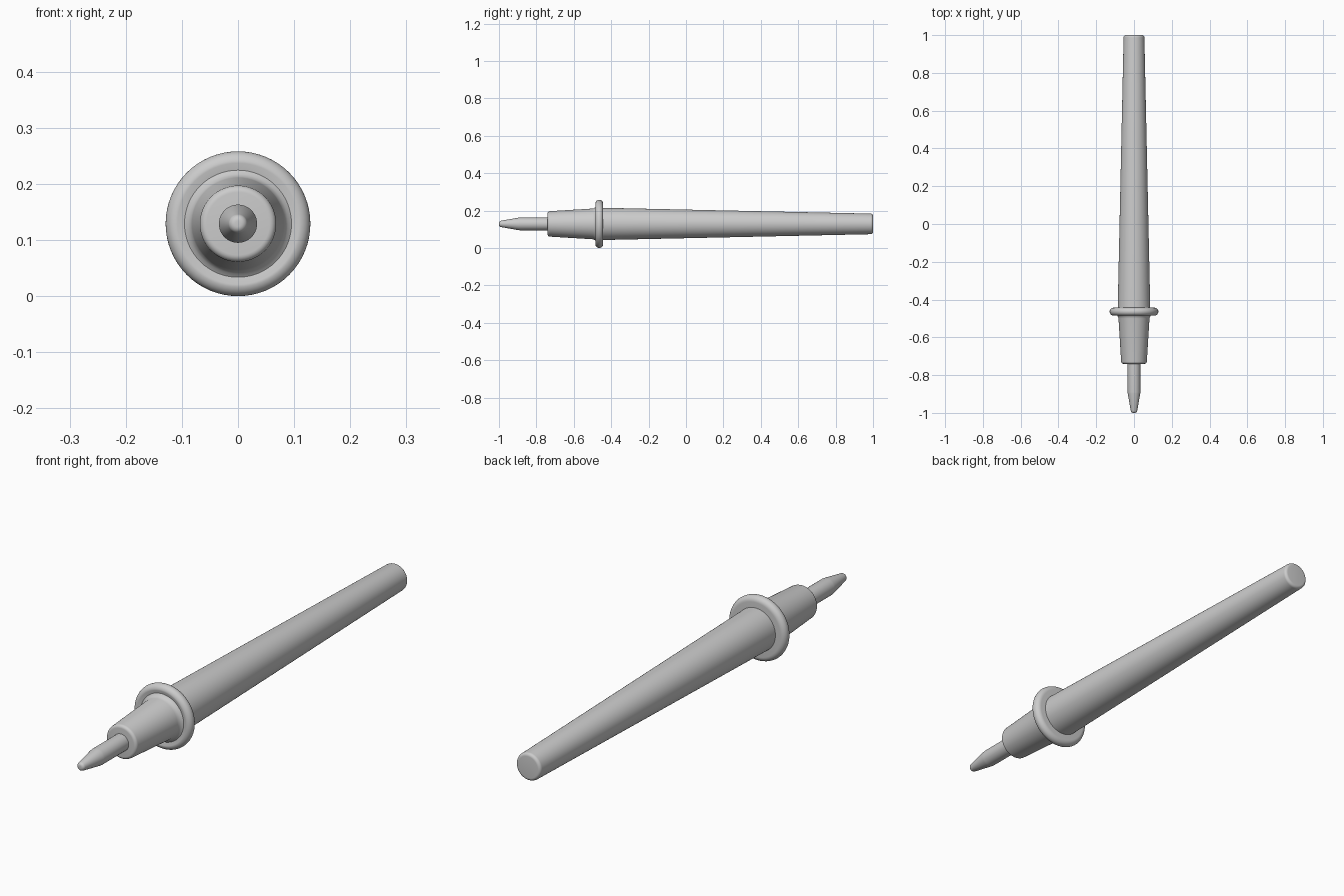
import bpy, bmesh, math
from mathutils import Matrix, Vector

if "Cube" in bpy.data.objects:
    bpy.data.objects.remove(bpy.data.objects["Cube"])

SIDES = 64
AXIS_Z = 0.129


def lathe(name, profile):
    """Spin (radius, y) points around the long axis into a closed smooth solid."""
    bm = bmesh.new()
    verts = [bm.verts.new((r, y, 0)) for r, y in profile]
    edges = [bm.edges.new(pair) for pair in zip(verts, verts[1:])]
    bmesh.ops.spin(bm, geom=verts + edges, cent=(0, 0, 0), axis=(0, 1, 0),
                   angle=math.tau, steps=SIDES, use_duplicate=False)
    bmesh.ops.remove_doubles(bm, verts=bm.verts, dist=1e-5)
    bmesh.ops.recalc_face_normals(bm, faces=bm.faces)
    mesh = bpy.data.meshes.new(name)
    bm.to_mesh(mesh)
    bm.free()
    obj = bpy.data.objects.new(name, mesh)
    bpy.context.collection.objects.link(obj)
    obj.location.z = AXIS_Z
    bpy.ops.object.select_all(action='DESELECT')
    obj.select_set(True)
    bpy.context.view_layer.objects.active = obj
    bpy.ops.object.shade_smooth_by_angle(angle=math.radians(35))
    return obj


def arc(r, y, size, start, end, steps=6):
    """Rounded profile corner centred on (r, y); angles in degrees, 0 = outward."""
    angles = [math.radians(start + (end - start) * i / steps) for i in range(steps + 1)]
    return [(r + size * math.cos(a), y + size * math.sin(a)) for a in angles]


# Metal probe pin with a tapered, rounded tip
lathe("probe_pin", [(0, -1.0)] + arc(0.005, -0.988, 0.012, -90, -10)
      + [(0.033, -0.898), (0.034, -0.89), (0.034, -0.72), (0, -0.72)])

# Tapered nose in front of the finger guard, with a small fillet at its root
lathe("nose", [(0, -0.74)] + arc(0.056, -0.728, 0.012, -90, -4)
      + [(0.082, -0.50), (0.084, -0.492), (0.089, -0.484), (0.097, -0.479),
         (0.097, -0.465), (0, -0.465)])

# Finger guard ring with a rounded rim
lathe("finger_guard", [(0.06, -0.480), (0.096, -0.480)]
      + arc(0.108, -0.464, 0.021, -90, 90, 14)
      + [(0.06, -0.443), (0.06, -0.480)])

# Long tapered handle with a softened rear edge
lathe("handle", [(0, -0.465), (0.086, -0.465), (0.086, -0.44)]
      + arc(0.043, 0.988, 0.012, 0, 90) + [(0, 1.0)])
